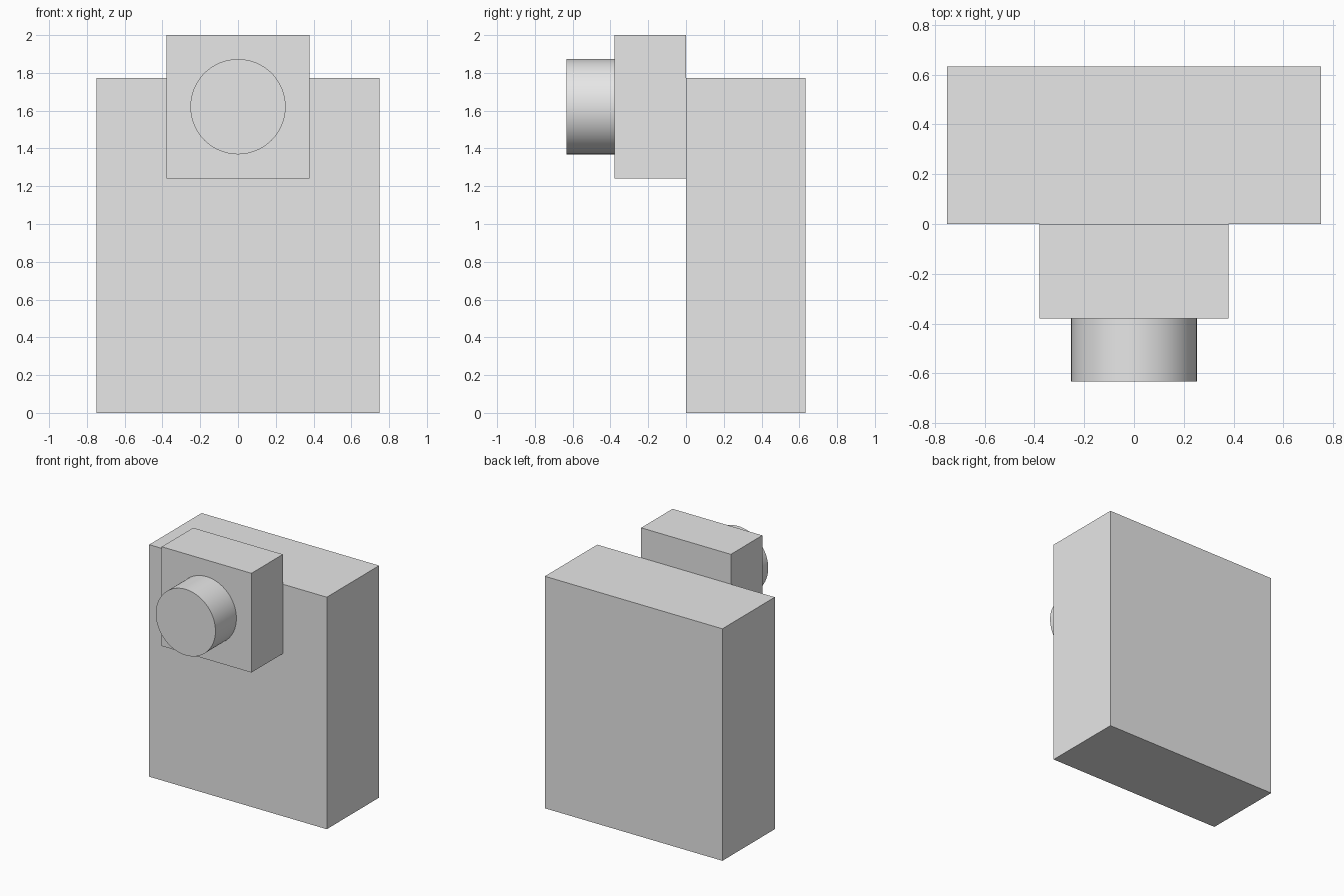
import bpy
import math

if "Cube" in bpy.data.objects:
    bpy.data.objects.remove(bpy.data.objects["Cube"], do_unlink=True)

# Single plain grey
grey = bpy.data.materials.new("light_grey")
grey.use_nodes = True
colour = (0.8, 0.8, 0.8, 1)
grey.diffuse_color = colour
grey.node_tree.nodes["Principled BSDF"].inputs["Base Color"].default_value = colour


def finish(name):
    part = bpy.context.object
    part.name = name
    part.data.materials.append(grey)
    bpy.ops.object.transform_apply(location=False, rotation=True, scale=True)
    return part


def block(name, width, y_range, z_range):
    (y0, y1), (z0, z1) = y_range, z_range
    bpy.ops.mesh.primitive_cube_add(size=1, location=(0, (y0 + y1) / 2, (z0 + z1) / 2))
    bpy.context.object.scale = (width, y1 - y0, z1 - z0)
    return finish(name)


# Upright slab and the square housing on its front
block("main_body", 1.5, (0, 0.632), (0, 1.772))
block("front_housing", 0.758, (-0.379, 0), (1.242, 2))

# Round knob facing forward
bpy.ops.mesh.primitive_cylinder_add(
    vertices=96, radius=0.252, depth=0.253,
    location=(0, -0.5055, 1.621), rotation=(math.pi / 2, 0, 0))
finish("round_knob")
bpy.ops.object.shade_smooth_by_angle(angle=math.radians(30))
